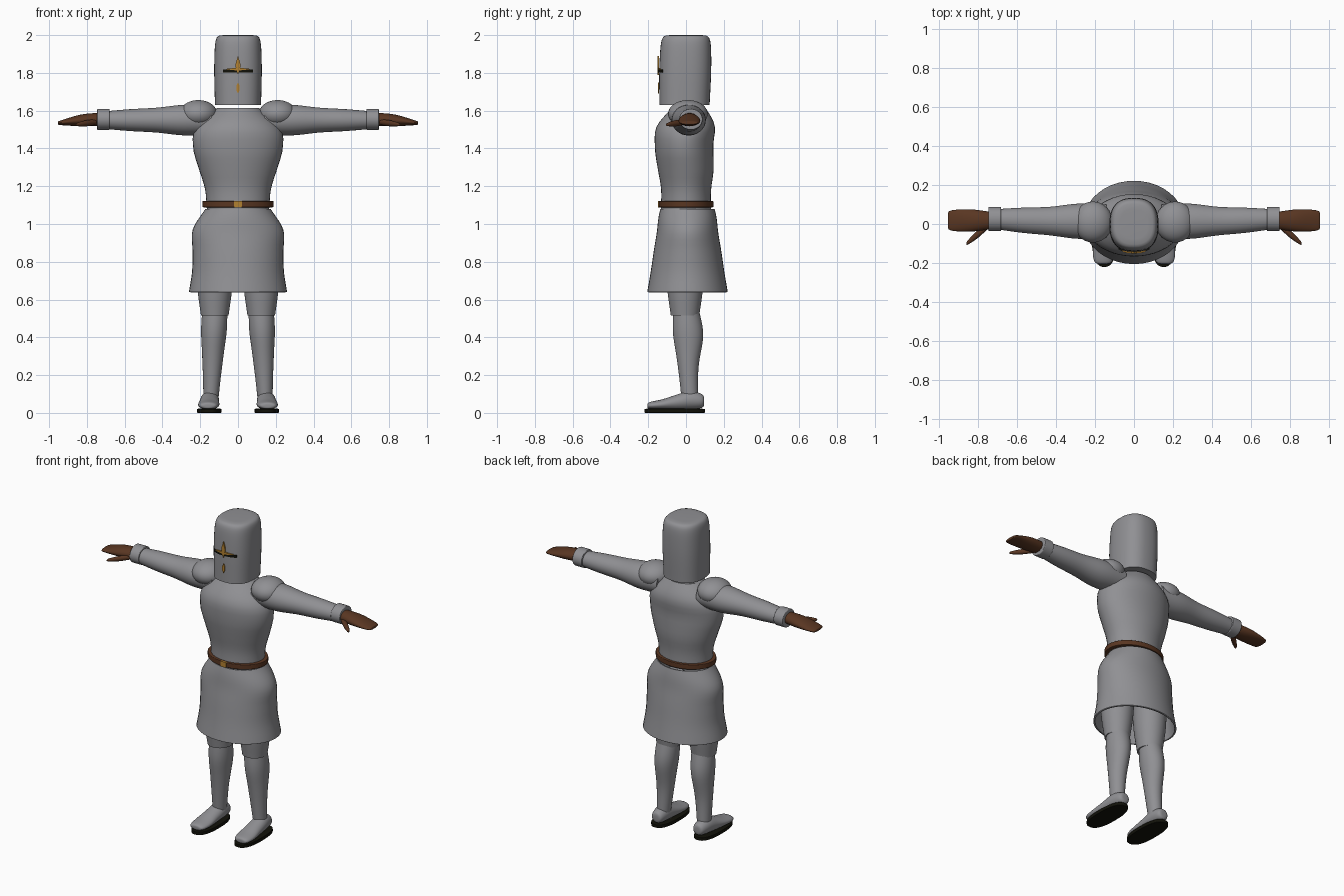
import bpy, bmesh
from math import cos, sin, pi, floor, radians, copysign

default_cube = bpy.data.objects.get("Cube")
if default_cube:
    bpy.data.objects.remove(default_cube, do_unlink=True)


def material(name, red, green, blue):
    mat = bpy.data.materials.new(name)
    mat.use_nodes = True
    colour = (red, green, blue, 1)
    mat.diffuse_color = colour
    mat.node_tree.nodes["Principled BSDF"].inputs["Base Color"].default_value = colour
    return mat


steel = material("grey_steel", .28, .28, .295)
leather = material("brown_leather", .1, .037, .016)
gold = material("gold", .45, .22, .03)
black = material("black", .006, .006, .003)


def finish(name, bm, mat):
    """Turn a bmesh into a named, coloured, smooth-shaded object."""
    bmesh.ops.recalc_face_normals(bm, faces=bm.faces)
    mesh = bpy.data.meshes.new(name)
    bm.to_mesh(mesh)
    bm.free()
    mesh.materials.append(mat)
    part = bpy.data.objects.new(name, mesh)
    bpy.context.collection.objects.link(part)
    bpy.ops.object.select_all(action='DESELECT')
    part.select_set(True)
    bpy.context.view_layer.objects.active = part
    bpy.ops.object.shade_smooth_by_angle(angle=radians(45))
    return part


def blend(values, f):
    """Smooth curve through evenly spaced values; a plain number stays constant."""
    if not isinstance(values, tuple):
        return values
    last = len(values) - 1
    i = min(floor(f * last), last - 1)
    t = f * last - i
    b, c = values[i], values[i + 1]
    a = values[i - 1] if i else b + b - c
    d = values[i + 2] if i + 2 <= last else c + c - b
    slope_b, slope_c = (c - a) / 2, (d - b) / 2
    ease = t * t * (3 - 2 * t)
    return (b + (c - b) * ease + slope_b * t * (1 - t) ** 2
            - slope_c * t * t * (1 - t))


def rounding(f, power):
    """Scale that closes a form towards f = 1; higher powers give a tighter corner."""
    return (1 - (f * .9999) ** power) ** (1 / power) if power else 1


def signed_power(value, power):
    return copysign(abs(value) ** power, value)


def bridge(bm, loops, capped=True):
    count = len(loops[0])
    for a, b in zip(loops, loops[1:]):
        for i in range(count):
            j = (i + 1) % count
            bm.faces.new((a[i], a[j], b[j], b[i]))
    if capped:
        bm.faces.new(loops[0])
        bm.faces.new(loops[-1])


def loft(name, mat, axis, start, end, radius, ratio=1, u=0, v=0, head=0, tail=0,
         square=2, side=1, capped=True, steps=24, count=40):
    """Oval sections along an axis; head and tail round the end and the start."""
    bm = bmesh.new()
    loops = []
    for k in range(steps + 1):
        f = (1 - cos(pi * k / steps)) / 2
        along = start + (end - start) * f
        width = blend(radius, f) * rounding(f, head) * rounding(1 - f, tail)
        depth = width * blend(ratio, f)
        loop = []
        for i in range(count):
            angle = 2 * pi * i / count
            p = blend(u, f) + width * signed_power(cos(angle), 2 / square)
            q = blend(v, f) + depth * signed_power(sin(angle), 2 / square)
            x, y, z = {'x': (along, p, q), 'y': (p, along, q), 'z': (p, q, along)}[axis]
            loop.append(bm.verts.new((x * side, y, z)))
        loops.append(loop)
    bridge(bm, loops, capped)
    return finish(name, bm, mat)


def visor_plate(name, mat, half, height, rise, taper, lift):
    """Thin plate wrapped round the helmet front, narrowing towards its sides."""
    bm = bmesh.new()
    loops = []
    for k in range(-8, 9):
        f = k / 8
        x = f * half
        y = -.008 - .137 * (1 - abs(x / .126) ** 2.5) ** .4
        r = rise * (1 - taper * abs(f))
        corners = ((.003, -r), (-lift, -r), (-lift, r), (.003, r))
        loops.append([bm.verts.new((x, y + out, height + up)) for out, up in corners])
    bridge(bm, loops)
    finish(name, bm, mat)


# Helmet with eye slit and cross
loft("helmet", steel, 'z', 1.63, 2, (.122, .126, .122), 1.09, v=(-.008, 0),
     head=12, square=2.5)
visor_plate("eye_slit", black, .08, 1.81, .008, 0, .003)
visor_plate("cross_bar", gold, .06, 1.82, .008, .8, .005)
visor_plate("cross_upright", gold, .012, 1.84, .05, .8, .006)
visor_plate("cross_foot", gold, .008, 1.72, .03, .6, .004)

# Torso, belt and hollow skirt
loft("torso", steel, 'z', 1.08, 1.615, (.165, .175, .208, .237, .225, .11),
     (.8, .73, .65, .8), v=(0, 0, -.01, .015))
loft("belt", leather, 'z', 1.088, 1.122, .189, .77, head=30, tail=30)
loft("belt_buckle", gold, 'y', -.149, -.138, .021, .8, v=1.105, square=12)
skirt = loft("skirt", steel, 'z', .64, 1.08, (.26, .243, .241, .24, .173),
             (.82, .8, .74, .67, .83), v=.008, capped=False)
lining = skirt.modifiers.new("cloth_thickness", 'SOLIDIFY')
lining.thickness = .01

for side, word in ((1, "left_"), (-1, "right_")):
    # Arm, shoulder guard and cuff
    loft(word + "arm", steel, 'x', .14, .72, (.085, .09, .073, .064, .05), .9,
         u=(.015, .015, .025), v=1.55, side=side)
    bm = bmesh.new()
    bmesh.ops.create_uvsphere(bm, u_segments=32, v_segments=20, radius=.1)
    bmesh.ops.scale(bm, vec=(1, 1.05, .73), verts=bm.verts)
    bmesh.ops.translate(bm, vec=(.21 * side, .01, 1.583), verts=bm.verts)
    finish(word + "shoulder_guard", bm, steel)
    loft(word + "cuff", steel, 'x', .68, .746, .062, .9, u=.026, v=1.554,
         head=30, tail=30, side=side)

    # Gloved hand
    loft(word + "hand", leather, 'x', .72, .953, (.042, .057, .054), (.8, .53, .2),
         u=.018, v=(1.555, 1.548, 1.534), head=10, side=side)
    loft(word + "thumb", leather, 'x', .75, .857, (.018, .02, .012), .8,
         u=(-.01, -.1), v=(1.54, 1.526), head=6, side=side, count=20)

    # Thigh guard and lower leg
    loft(word + "thigh", steel, 'z', .515, .95, (.073, .092, .098, .1), 1.03,
         u=.123, v=-.005, side=side)
    loft(word + "shin", steel, 'z', .08, .56, (.04, .048, .058, .068, .066),
         (1.1, 1.06, 1.2, 1), u=(.143, .122), v=(.02, .012, .012, 0), side=side)

    # Shoe and sole
    loft(word + "shoe", steel, 'y', .096, -.204, (.045, .05, .052, .058, .058),
         (1, 1, .77, .48, .4), u=(.146, .158), v=(.062, .067, .055, .044, .038),
         head=6, tail=6, side=side)
    loft(word + "sole", black, 'z', 0, .022, .064, 2.5, u=.152, v=-.06,
         head=30, tail=30, square=2.5, side=side)
